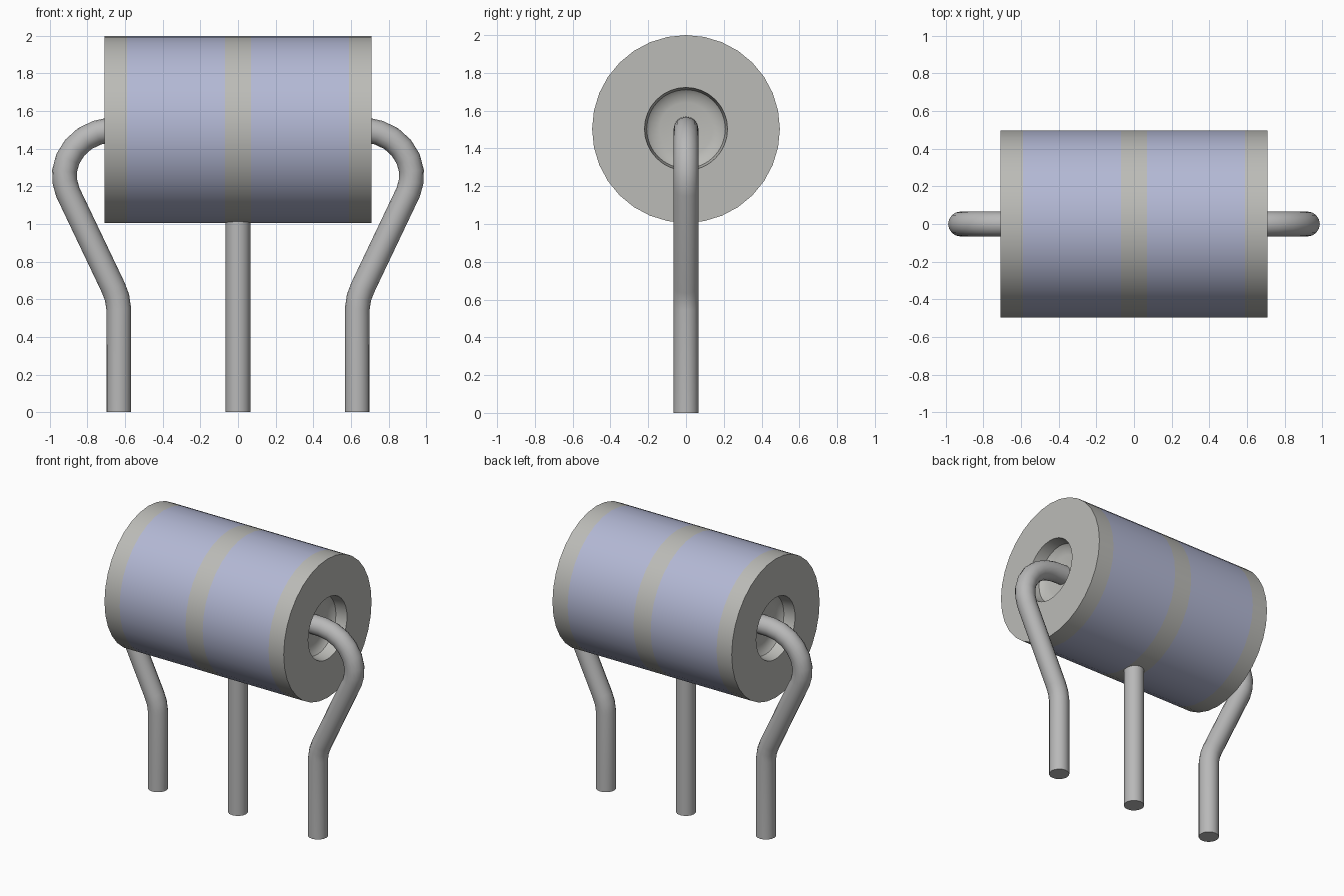
import bpy, bmesh, math
from mathutils import Matrix, Vector

if "Cube" in bpy.data.objects:
    bpy.data.objects.remove(bpy.data.objects["Cube"], do_unlink=True)

AXIS_Z = 1.503     # height of the body axis
BODY_R = 0.497
WIRE_R = 0.066


def material(name, rgb):
    m = bpy.data.materials.new(name)
    m.use_nodes = True
    m.diffuse_color = (*rgb, 1)
    m.node_tree.nodes["Principled BSDF"].inputs["Base Color"].default_value = (*rgb, 1)
    return m


ceramic = material("lavender ceramic", (0.45, 0.48, 0.66))
metal = material("electrode grey", (0.50, 0.50, 0.475))
lead = material("lead grey", (0.48, 0.48, 0.48))


def finish(ob, mat):
    ob.data.materials.clear()
    ob.data.materials.append(mat)
    bpy.ops.object.select_all(action='DESELECT')
    ob.select_set(True)
    bpy.context.view_layer.objects.active = ob
    bpy.ops.object.shade_smooth_by_angle(angle=math.radians(35))
    return ob


def lathe(name, profile, mat, sides=32):
    """Spin (x, radius) points around the body axis."""
    bm = bmesh.new()
    verts = [bm.verts.new((x, 0, r)) for x, r in profile]
    edges = [bm.edges.new(pair) for pair in zip(verts, verts[1:])]
    bmesh.ops.spin(bm, geom=verts + edges, cent=(0, 0, 0), axis=(1, 0, 0),
                   angle=math.tau, steps=sides, use_duplicate=False)
    bmesh.ops.remove_doubles(bm, verts=bm.verts[:], dist=0.0005)
    bmesh.ops.recalc_face_normals(bm, faces=bm.faces[:])
    bm.transform(Matrix.Translation((0, 0, AXIS_Z)))
    me = bpy.data.meshes.new(name)
    bm.to_mesh(me)
    bm.free()
    ob = bpy.data.objects.new(name, me)
    bpy.context.collection.objects.link(ob)
    return finish(ob, mat)


def disc_profile(x0, x1):
    return [(x0, 0), (x0, BODY_R), (x1, BODY_R), (x1, 0)]


def wire(name, points):
    """Round rod along a path in the XZ plane."""
    cu = bpy.data.curves.new(name, 'CURVE')
    cu.dimensions = '3D'
    cu.bevel_depth = WIRE_R
    cu.bevel_resolution = 6
    cu.use_fill_caps = True
    sp = cu.splines.new('POLY')
    sp.points.add(len(points) - 1)
    for p, (x, z) in zip(sp.points, points):
        p.co = (x, 0, z, 1)
    ob = bpy.data.objects.new(name, cu)
    bpy.context.collection.objects.link(ob)
    bpy.ops.object.select_all(action='DESELECT')
    ob.select_set(True)
    bpy.context.view_layer.objects.active = ob
    bpy.ops.object.convert(target='MESH')
    return finish(bpy.context.view_layer.objects.active, lead)


# Centre ring and its straight lead
lathe("centre_electrode", disc_profile(-0.068, 0.068), metal)
wire("centre_lead", [(0, 0), (0, 1.05)])

# Bent lead: out of the recess, over the bend, inward, then straight down
path = [(0.58, 1.503), (0.68, 1.500), (0.75, 1.485), (0.815, 1.453),
        (0.868, 1.405), (0.905, 1.345), (0.922, 1.28), (0.920, 1.225),
        (0.905, 1.17), (0.662, 0.66), (0.643, 0.61), (0.634, 0.55), (0.634, 0)]

for side, s in (("left", 1), ("right", -1)):
    lathe(side + "_ceramic_tube", disc_profile(s * 0.068, s * 0.59), ceramic)
    # End cap with a dished recess around the lead
    lathe(side + "_end_electrode",
          [(s * x, r) for x, r in ((0.59, 0), (0.59, BODY_R), (0.71, BODY_R),
                                   (0.71, 0.22), (0.63, 0.208), (0.61, 0.185),
                                   (0.60, 0.14), (0.60, 0))], metal)
    wire(side + "_lead", [(s * x, z) for x, z in path])
